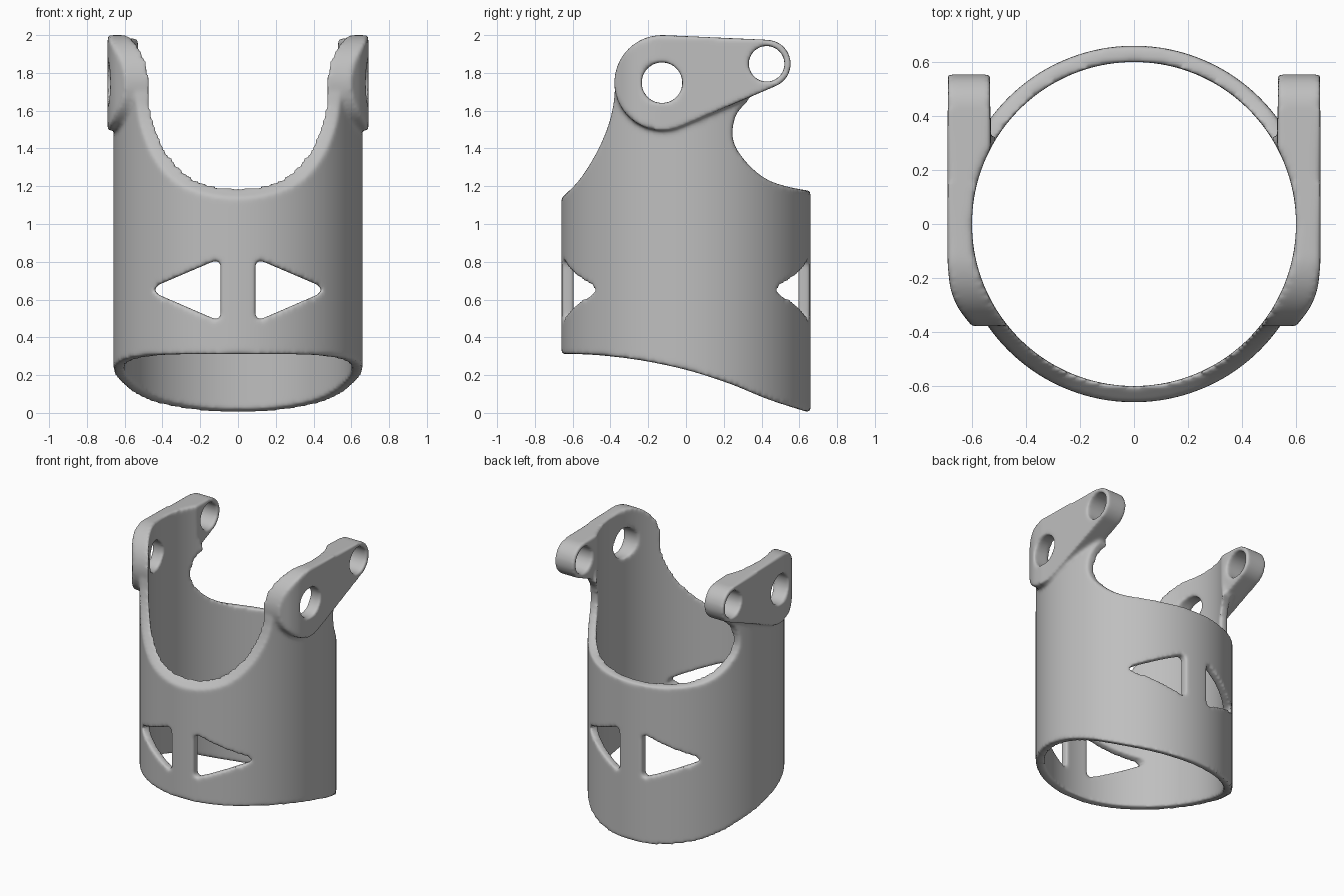
import bpy, bmesh
from math import sin, cos, pi, radians
from mathutils import Vector

if "Cube" in bpy.data.objects:
    bpy.data.objects.remove(bpy.data.objects["Cube"], do_unlink=True)

OUTER, INNER = 0.66, 0.60
PIVOT, PIVOT_R = (-0.127, 1.748), 0.252     # large end of each lug
TIP, TIP_R = (0.427, 1.848), 0.127          # small end of each lug

grey = bpy.data.materials.new("plain_grey")
grey.use_nodes = True
colour = (0.52, 0.52, 0.52, 1)
grey.diffuse_color = colour
grey.node_tree.nodes["Principled BSDF"].inputs["Base Color"].default_value = colour


def arc(centre, r, start, end, n):
    """Points on an arc, angles in degrees."""
    angles = [radians(start + (end - start) * i / n) for i in range(n + 1)]
    return [(centre[0] + r * cos(a), centre[1] + r * sin(a)) for a in angles]


def circle(centre, r, n=64):
    return arc(centre, r, 0, 360, n)[:-1]


def spline(points, steps=6):
    """Smooth curve through the given points."""
    p = [Vector(q) for q in points]
    p = [2 * p[0] - p[1]] + p + [2 * p[-1] - p[-2]]
    out = []
    for a, b, c, d in zip(p, p[1:], p[2:], p[3:]):
        for i in range(steps):
            t = i / steps
            q = 0.5 * (2 * b + (c - a) * t + (2 * a - 5 * b + 4 * c - d) * t ** 2
                       + (3 * b - a - 3 * c + d) * t ** 3)
            out.append((q.x, q.y))
    return out + [tuple(points[-1])]


def prism(name, outline, axis, lo, hi):
    """Extrude a 2D outline along one axis."""
    place = {"X": lambda a, b, t: (t, a, b),
             "Y": lambda a, b, t: (a, t, b),
             "Z": lambda a, b, t: (a, b, t)}[axis]
    bm = bmesh.new()
    low, high = [[bm.verts.new(place(a, b, t)) for a, b in outline] for t in (lo, hi)]
    bm.faces.new(low)
    bm.faces.new(high[::-1])
    n = len(outline)
    for i in range(n):
        j = (i + 1) % n
        bm.faces.new((low[j], low[i], high[i], high[j]))
    bmesh.ops.recalc_face_normals(bm, faces=bm.faces)
    mesh = bpy.data.meshes.new(name)
    bm.to_mesh(mesh)
    bm.free()
    obj = bpy.data.objects.new(name, mesh)
    bpy.context.collection.objects.link(obj)
    return obj


def bake(obj):
    """Replace the mesh by its modified result."""
    graph = bpy.context.evaluated_depsgraph_get()
    graph.update()
    mesh = bpy.data.meshes.new_from_object(obj.evaluated_get(graph))
    obj.modifiers.clear()
    obj.data = mesh


def combine(obj, other, operation):
    mod = obj.modifiers.new(operation, "BOOLEAN")
    mod.operation, mod.object, mod.solver = operation, other, "EXACT"
    bake(obj)
    bpy.data.objects.remove(other, do_unlink=True)


# Cuff: round column trimmed by its side profile
lower_edge = spline([(-0.72, 0.312), (-0.5, 0.308), (-0.25, 0.28), (0, 0.228),
                     (0.23, 0.155), (0.44, 0.07), (0.66, 0), (0.72, -0.015)])
back_edge = spline([(0.72, 1.165), (0.66, 1.175), (0.55, 1.195), (0.44, 1.23),
                    (0.35, 1.295), (0.272, 1.39), (0.246, 1.475),
                    (0.265, 1.577), (0.325, 1.65)])
arm_top = [(0.29, 1.75), (0.28, 1.974)] + arc(PIVOT, PIVOT_R - 0.006, 88, 178, 24)
front_edge = spline([(-0.378, 1.69), (-0.386, 1.62), (-0.415, 1.51), (-0.474, 1.376),
                     (-0.563, 1.235), (-0.66, 1.137), (-0.72, 1.085)])
cuff = prism("cuff_with_lugs", circle((0, 0), OUTER, 180), "Z", -0.2, 2.2)
profile = prism("side_profile", lower_edge + back_edge + arm_top + front_edge,
                "X", -1, 1)
combine(cuff, profile, "INTERSECT")

# Lugs: teardrop plates, rounded off toward the front
teardrop = arc(PIVOT, PIVOT_R, 87, 293, 48) + arc(TIP, TIP_R, -67, 87, 32)
plan = [(0.53, 0.62), (0.53, 0.25), (0.44, 0.05), (0.44, -0.42)] + spline(
    [(0.575, -0.42), (0.603, -0.375), (0.65, -0.312), (0.679, -0.24),
     (0.69, -0.15)]) + [(0.69, 0.62)]
for side in (-1, 1):
    lug = prism("lug", teardrop, "X", side * 0.4, side * 0.8)
    limit = prism("lug_plan", [(side * x, y) for x, y in plan], "Z", 1.3, 2.2)
    combine(lug, limit, "INTERSECT")
    combine(cuff, lug, "UNION")

# Bore, pin holes and triangular windows
combine(cuff, prism("bore", circle((0, 0), INNER, 180), "Z", -0.4, 2.4), "DIFFERENCE")
for centre, r in ((PIVOT, 0.108), (TIP, 0.095)):
    combine(cuff, prism("pin_hole", circle(centre, r), "X", -1, 1), "DIFFERENCE")
for side in (-1, 1):
    triangle = [(side * x, z) for x, z in
                ((0.092, 0.51), (0.105, 0.497), (0.13, 0.5), (0.43, 0.63), (0.44, 0.652),
                 (0.43, 0.674), (0.13, 0.802), (0.105, 0.805), (0.092, 0.79))]
    combine(cuff, prism("window", triangle, "Y", -1, 1), "DIFFERENCE")

# Even surface with softly rounded edges
remesh = cuff.modifiers.new("even_surface", "REMESH")
remesh.mode = "VOXEL"
remesh.voxel_size = 0.0125
soften = cuff.modifiers.new("soft_edges", "SMOOTH")
soften.factor, soften.iterations = 0.5, 7
bake(cuff)
cuff.data.materials.clear()
cuff.data.materials.append(grey)
for face in cuff.data.polygons:
    face.use_smooth = True
    face.material_index = 0
